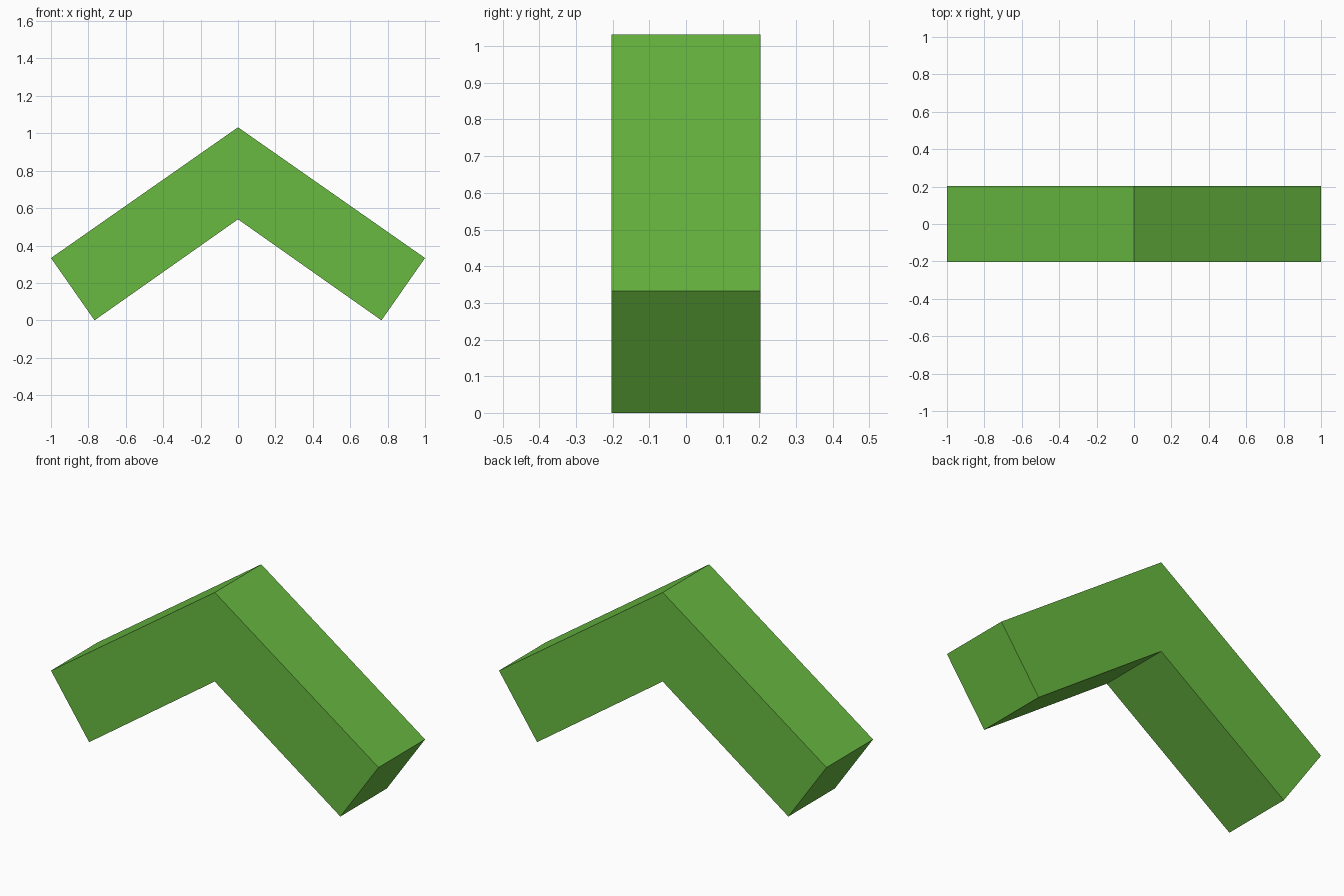
import bpy
import bmesh

if "Cube" in bpy.data.objects:
    bpy.data.objects.remove(bpy.data.objects["Cube"])

HALF_DEPTH = 0.203

# Right half of the chevron outline (x, z), mirrored to close the profile
peak, notch = (0, 1.032), (0, 0.54)
right = [(1.0, 0.333), (0.767, 0.0)]
left = [(-x, z) for x, z in reversed(right)]
profile = [peak] + right + [notch] + left

# Extrude the outline from front to back
bm = bmesh.new()
face = bm.faces.new([bm.verts.new((x, -HALF_DEPTH, z)) for x, z in profile])
result = bmesh.ops.extrude_face_region(bm, geom=[face], use_keep_orig=True)
moved = [g for g in result["geom"] if isinstance(g, bmesh.types.BMVert)]
bmesh.ops.translate(bm, verts=moved, vec=(0, 2 * HALF_DEPTH, 0))
bmesh.ops.recalc_face_normals(bm, faces=bm.faces)

mesh = bpy.data.meshes.new("chevron")
bm.to_mesh(mesh)
bm.free()
chevron = bpy.data.objects.new("chevron", mesh)
bpy.context.collection.objects.link(chevron)

# Green surface
green = bpy.data.materials.new("green")
green.diffuse_color = (0.14, 0.49, 0.052, 1)
green.use_nodes = True
green.node_tree.nodes["Principled BSDF"].inputs["Base Color"].default_value = green.diffuse_color
mesh.materials.append(green)
